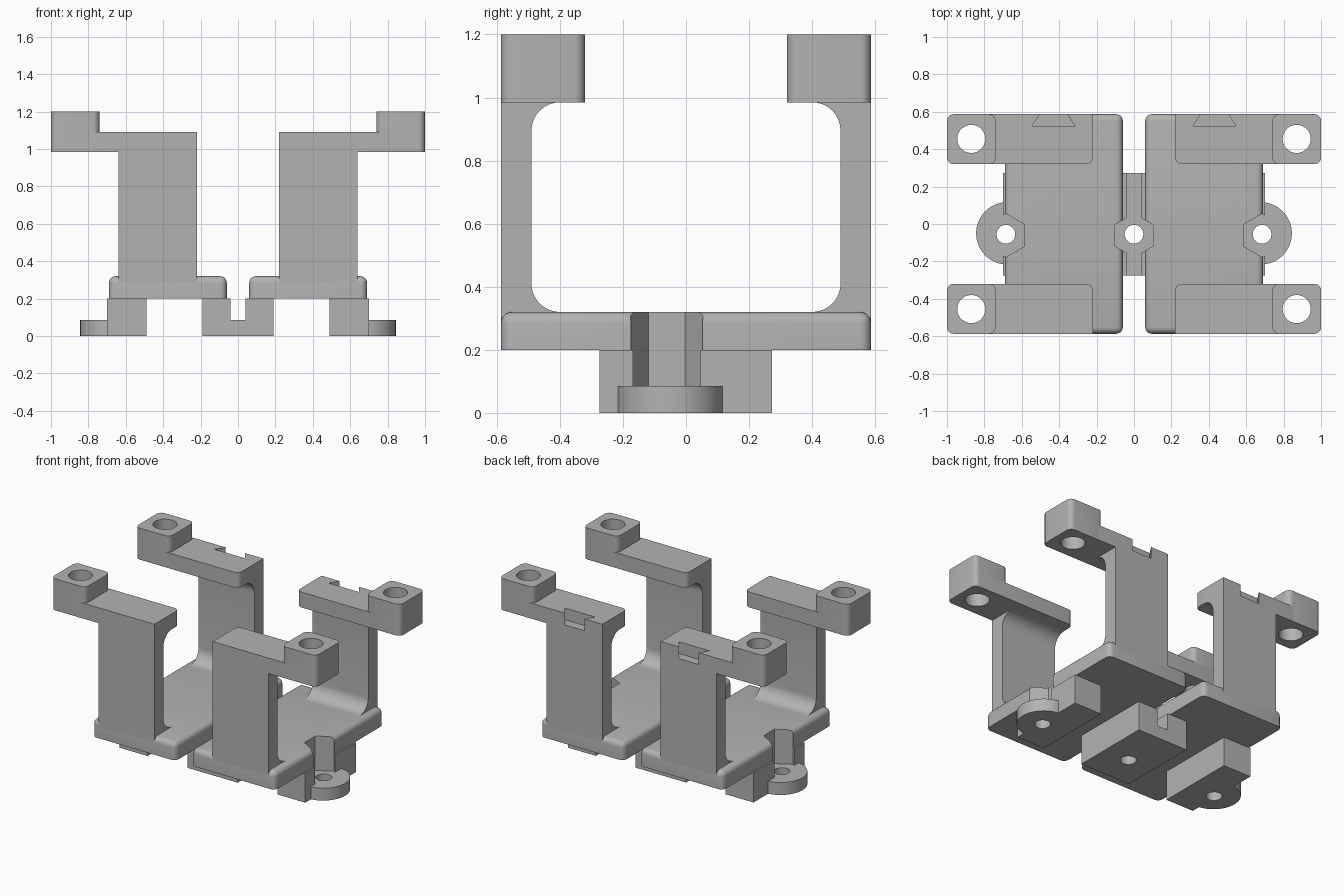
import bpy, bmesh
from math import cos, sin, pi, radians

cube = bpy.data.objects.get("Cube")
if cube:
    bpy.data.objects.remove(cube)

grey = bpy.data.materials.new("plain grey")
grey.use_nodes = True
grey.diffuse_color = (0.45, 0.45, 0.45, 1)
grey.node_tree.nodes["Principled BSDF"].inputs["Base Color"].default_value = (0.45, 0.45, 0.45, 1)


def arc(cx, cy, r, a0, a1, n=10):
    angles = [radians(a0 + (a1 - a0) * i / n) for i in range(n + 1)]
    return [(cx + r * cos(a), cy + r * sin(a)) for a in angles]


def circle(cx, cy, r, n=48, turn=0):
    return arc(cx, cy, r, turn, turn + 360, n)[:-1]


def rounded_rect(x0, x1, y0, y1, r, sharp_corner=False):
    """Plan outline; sharp_corner keeps the (x0, y1) corner square."""
    pts = arc(x1 - r, y1 - r, r, 0, 90, 6)
    pts += [(x0, y1)] if sharp_corner else arc(x0 + r, y1 - r, r, 90, 180, 6)
    pts += arc(x0 + r, y0 + r, r, 180, 270, 6)
    pts += arc(x1 - r, y0 + r, r, 270, 360, 6)
    return pts


def prism(name, outline, lo, hi, axis="z"):
    """Extrude a closed outline: (x, y) along z, (y, z) along x or (x, z) along y."""
    place = {"z": lambda p, h: (p[0], p[1], h),
             "x": lambda p, h: (h, p[0], p[1]),
             "y": lambda p, h: (p[0], h, p[1])}[axis]
    bm = bmesh.new()
    base = bm.faces.new([bm.verts.new(place(p, lo)) for p in outline])
    top = bmesh.ops.extrude_face_region(bm, geom=[base])
    step = place((0, 0), hi - lo)
    bmesh.ops.translate(bm, vec=step, verts=[v for v in top["geom"] if isinstance(v, bmesh.types.BMVert)])
    bmesh.ops.recalc_face_normals(bm, faces=bm.faces)
    mesh = bpy.data.meshes.new(name)
    bm.to_mesh(mesh)
    bm.free()
    obj = bpy.data.objects.new(name, mesh)
    bpy.context.collection.objects.link(obj)
    mesh.materials.append(grey)
    return obj


def box(name, x0, x1, y0, y1, z0, z1):
    return prism(name, [(x0, y0), (x1, y0), (x1, y1), (x0, y1)], z0, z1)


def bevel_upper_edges(obj, z_min, width):
    bm = bmesh.new()
    bm.from_mesh(obj.data)
    edges = [e for e in bm.edges if max(v.co.z for v in e.verts) > z_min]
    bmesh.ops.bevel(bm, geom=edges, offset=width, segments=5, profile=0.5, affect="EDGES")
    bm.to_mesh(obj.data)
    bm.free()


def finish(obj, cuts=(), mirror=True):
    """Cut, mirror across x and bake the modifiers."""
    for c in cuts:
        m = obj.modifiers.new("cut", "BOOLEAN")
        m.operation, m.solver, m.object = "DIFFERENCE", "EXACT", c
    if mirror:
        m = obj.modifiers.new("mirror", "MIRROR")
        m.use_mirror_merge = False
    dg = bpy.context.evaluated_depsgraph_get()
    obj.data = bpy.data.meshes.new_from_object(obj.evaluated_get(dg))
    obj.modifiers.clear()
    bpy.ops.object.select_all(action="DESELECT")
    obj.select_set(True)
    bpy.context.view_layer.objects.active = obj
    bpy.ops.object.shade_smooth_by_angle(angle=radians(30))


EDGE, INNER = 0.587, 0.32      # outer and inner y of the arms
BASE, FLOOR, SHELF, ARM_TOP, TOP = 0.2, 0.32, 0.985, 1.09, 1.2
HOLE_Y, TAB = -0.055, 0.085
SIDE_X = 0.685

# Cutters
hexes = [prism("hex_cutter", circle(x, -0.061, 0.116, 6, 30), TAB, 0.6) for x in (0, SIDE_X)]
bolts = [prism("bolt_cutter", circle(x, HOLE_Y, 0.05), -0.1, 0.15) for x in (0, SIDE_X)]
notch = prism("notch_cutter", [(0.315, 0.525), (0.545, 0.525), (0.495, 0.6), (0.365, 0.6)], 1.01, 1.2)
cutters = hexes + bolts + [notch]

# Base plates
plate = box("base_plate", 0.06, 0.69, -EDGE, EDGE, BASE, FLOOR)
bevel_upper_edges(plate, 0.3, 0.035)
finish(plate, hexes)

# Uprights, shelves and corner blocks
for side, s in (("front", -1), ("back", 1)):
    notches = [notch] if s > 0 else []
    profile = [(EDGE, BASE), (EDGE, ARM_TOP), (0.4, ARM_TOP)]
    profile += arc(0.4, SHELF - 0.09, 0.09, 90, 0)
    profile += arc(0.4, FLOOR + 0.09, 0.09, 0, -90)
    profile += [(0.4, 0.27), (0.5, BASE)]
    upright = prism(side + "_upright", [(y * s, z) for y, z in profile], 0.22, 0.64, "x")
    finish(upright, notches)

    screw = prism("screw_cutter", circle(0.87, 0.455 * s, 0.075), 0.9, 1.3)
    cutters.append(screw)
    outline = rounded_rect(0.22, 1, INNER, EDGE, 0.035, True)
    shelf = prism(side + "_shelf", [(x, y * s) for x, y in outline], SHELF, ARM_TOP)
    finish(shelf, notches + [screw])

    outline = rounded_rect(0.74, 1, INNER, EDGE, 0.035)
    block = prism(side + "_corner_block", [(x, y * s) for x, y in outline], SHELF, TOP)
    finish(block, [screw])

# Centre channel bracket
channel = [(-0.19, 0), (0.19, 0), (0.19, BASE), (0.04, BASE),
           (0.04, TAB), (-0.04, TAB), (-0.04, BASE), (-0.19, BASE)]
centre = prism("centre_bracket", channel, -0.275, 0.272, "y")
finish(centre, [hexes[0], bolts[0]], mirror=False)

# Side brackets with round mounting tabs
bracket = box("side_bracket", 0.49, 0.7, -0.275, 0.272, 0, BASE)
finish(bracket, [hexes[1], bolts[1]])
tab_outline = arc(0.677, -0.05, 0.167, -90, 90, 32) + [(0.55, 0.117), (0.55, -0.217)]
tab = prism("mounting_tab", tab_outline, 0, TAB)
finish(tab, [bolts[1]])

for c in cutters:
    bpy.data.objects.remove(c)
